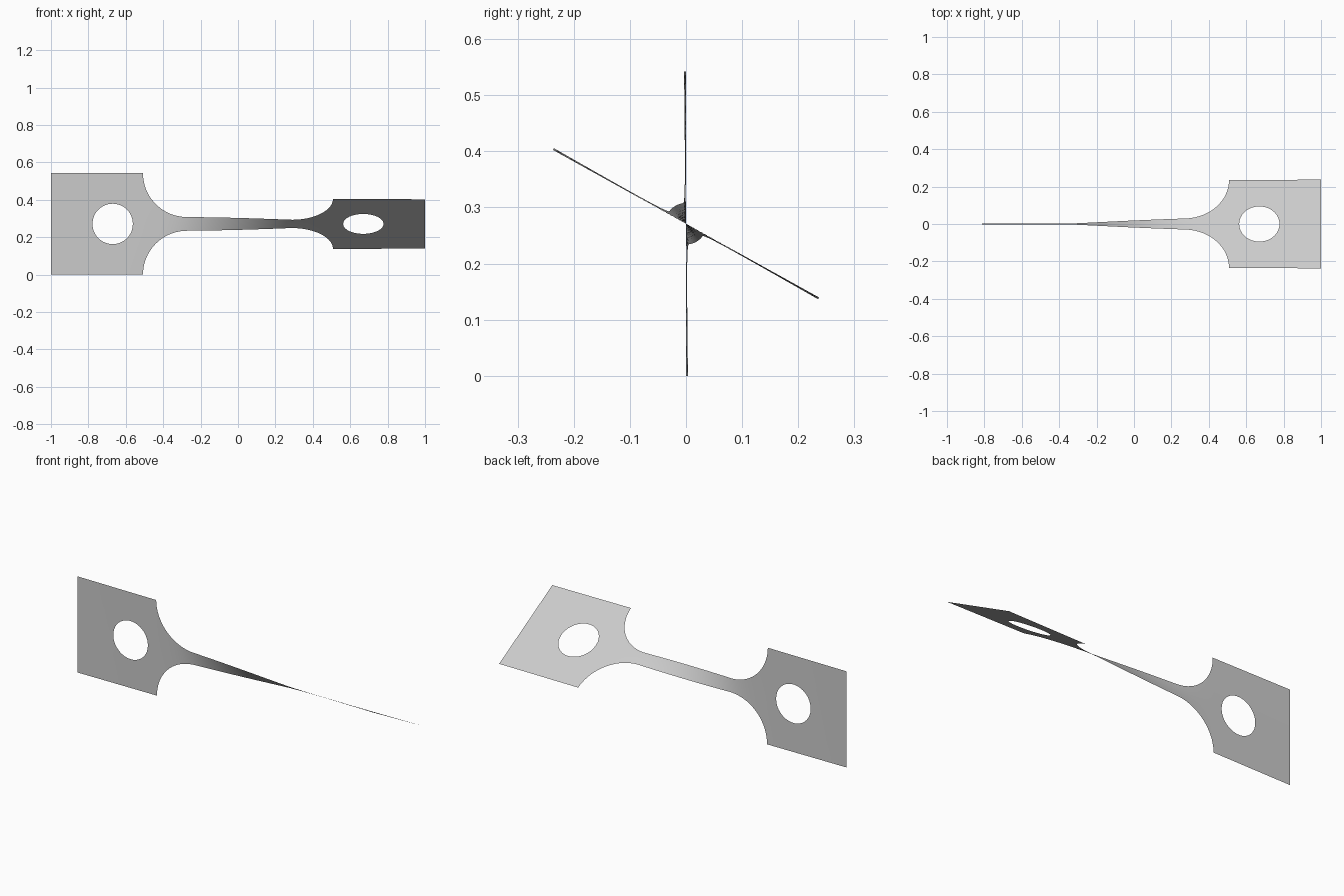
import bpy, bmesh, math
from mathutils import Matrix, Vector

cube = bpy.data.objects.get("Cube")
if cube:
    bpy.data.objects.remove(cube, do_unlink=True)

HALF = 0.271          # half width of the end tabs
NECK = 0.037          # half width of the narrow bar
R = HALF - NECK       # fillet radius
TAB_X = 0.508         # where the tabs meet the fillets
FIL_X = TAB_X - R     # where the fillets meet the bar
HOLE_X, HOLE_R = 0.67, 0.108
TWIST = math.radians(61)
ROWS, RINGS, STEPS = 16, 6, 20


def half_width(x):
    x = abs(x)
    if x >= TAB_X:
        return HALF
    if x <= FIL_X:
        return NECK
    return HALF - math.sqrt(max(R * R - (x - FIL_X) ** 2, 0))


# Twist builds up fastest where the sheet is narrowest
N = 2000
total = [0.0]
for i in range(N):
    total.append(total[-1] + half_width(-1 + (2 * i + 1) / N) ** -2)


def twist_at(x):
    t = min(max((x + 1) / 2 * N, 0), N - 1e-6)
    i = int(t)
    return TWIST * (total[i] + (total[i + 1] - total[i]) * (t - i)) / total[-1]


def add_quads(bm, rows):
    for a, b in zip(rows, rows[1:]):
        for j in range(len(a) - 1):
            bm.faces.new((a[j], a[j + 1], b[j + 1], b[j]))


def add_tab(bm, side):
    # Square edge loop, bridged inwards to the round hole
    lo, hi = Vector((TAB_X, -HALF)), Vector((1, HALF))
    corners = [lo, Vector((hi.x, lo.y)), hi, Vector((lo.x, hi.y))]
    outer = [corners[k].lerp(corners[(k + 1) % 4], j / ROWS)
             for k in range(4) for j in range(ROWS)]
    centre = Vector((HOLE_X, 0))
    rows = []
    for r in range(RINGS + 1):
        ring = []
        for p in outer:
            rim = centre + (p - centre).normalized() * HOLE_R
            q = rim.lerp(p, r / RINGS)
            ring.append(bm.verts.new((side * q.x, 0, q.y)))
        rows.append(ring + ring[:1])
    add_quads(bm, rows)


bm = bmesh.new()
for side in (-1, 1):
    add_tab(bm, side)

# Waisted bar with a quarter-round fillet at both ends
fillet = [FIL_X + R * math.sin(math.pi / 2 * k / STEPS) for k in range(1, STEPS + 1)]
bar = [FIL_X * (2 * k / 40 - 1) for k in range(41)]
columns = []
for x in [-f for f in reversed(fillet)] + bar + fillet:
    w = half_width(x)
    columns.append([bm.verts.new((x, 0, w * (2 * j / ROWS - 1)))
                    for j in range(ROWS + 1)])
add_quads(bm, columns)
bmesh.ops.remove_doubles(bm, verts=bm.verts, dist=0.0002)

# Face the flat sheet forwards, then twist it about its long axis
for f in bm.faces:
    f.normal_update()
    if f.normal.y > 0:
        f.normal_flip()
for v in bm.verts:
    v.co = Matrix.Rotation(twist_at(v.co.x), 3, 'X') @ v.co
    v.co.z += HALF

mesh = bpy.data.meshes.new("twisted_strip")
bm.to_mesh(mesh)
bm.free()
strip = bpy.data.objects.new("twisted_strip", mesh)
bpy.context.collection.objects.link(strip)

grey = bpy.data.materials.new("light_grey")
grey.use_nodes = True
colour = (0.6, 0.6, 0.6, 1)
grey.diffuse_color = colour
grey.node_tree.nodes["Principled BSDF"].inputs["Base Color"].default_value = colour
mesh.materials.append(grey)

bpy.context.view_layer.objects.active = strip
strip.select_set(True)
bpy.ops.object.shade_smooth_by_angle()
